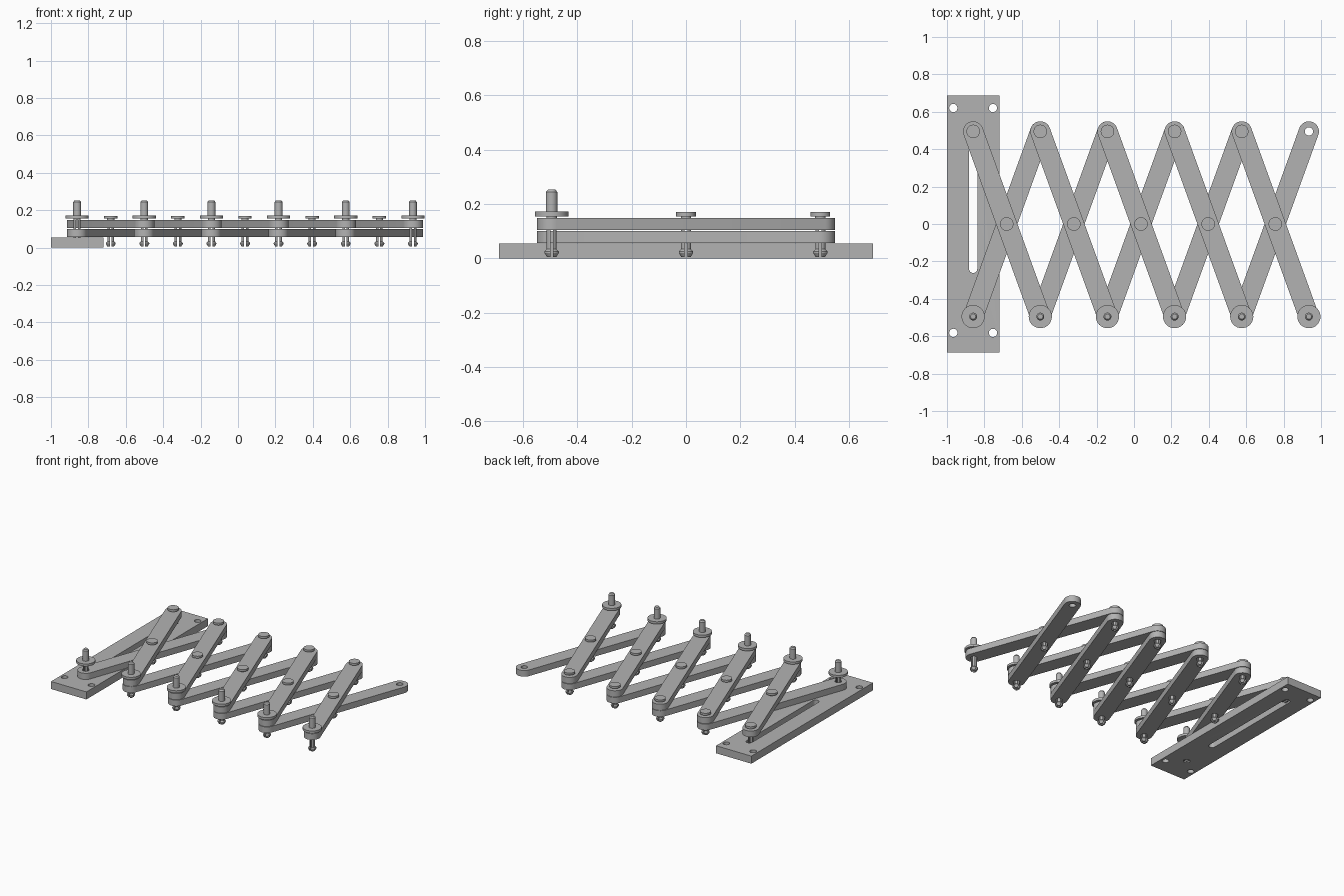
import bpy, bmesh, math
from mathutils import Vector

cube = bpy.data.objects.get("Cube")
if cube:
    bpy.data.objects.remove(cube, do_unlink=True)

GREY = (0.45, 0.45, 0.45, 1)
mat = bpy.data.materials.new("plain_grey")
mat.use_nodes = True
mat.diffuse_color = GREY
mat.node_tree.nodes["Principled BSDF"].inputs["Base Color"].default_value = GREY

PITCH, X0, REACH = 0.359, -0.86, 0.495
PIN_HOLE = 0.022


def activate(ob):
    bpy.ops.object.select_all(action='DESELECT')
    ob.select_set(True)
    bpy.context.view_layer.objects.active = ob


def capsule(a, b, r, n=16):
    """Outline of a rounded bar from a to b."""
    a, b = Vector(a), Vector(b)
    heading = math.atan2(b.y - a.y, b.x - a.x)
    pts = []
    for centre, start in ((b, heading - math.pi / 2), (a, heading + math.pi / 2)):
        for i in range(n + 1):
            t = start + math.pi * i / n
            pts.append(centre + r * Vector((math.cos(t), math.sin(t))))
    return pts


def circle(c, r, n=32):
    return [(c[0] + r * math.cos(math.tau * i / n),
             c[1] + r * math.sin(math.tau * i / n)) for i in range(n)]


def slab(name, outlines, z0, z1):
    """Extruded flat part; outlines after the first are holes."""
    cu = bpy.data.curves.new(name, 'CURVE')
    cu.dimensions, cu.fill_mode = '2D', 'BOTH'
    cu.extrude = (z1 - z0) / 2
    for pts in outlines:
        sp = cu.splines.new('POLY')
        sp.points.add(len(pts) - 1)
        for p, q in zip(sp.points, pts):
            p.co = (q[0], q[1], 0, 1)
        sp.use_cyclic_u = True
    cu.materials.append(mat)
    ob = bpy.data.objects.new(name, cu)
    ob.location.z = (z0 + z1) / 2
    bpy.context.collection.objects.link(ob)
    activate(ob)
    bpy.ops.object.convert(target='MESH')
    bpy.ops.object.shade_smooth_by_angle(angle=math.radians(30))


def box(name, size, centre):
    bpy.ops.mesh.primitive_cube_add(size=1, location=centre)
    ob = bpy.context.object
    ob.name, ob.scale, ob.hide_render = name, size, True
    return ob


def pin_mesh(name, head):
    """Lathed snap pin with a cross slit in its shaft."""
    shaft = [(0, 0.005), (0.018, 0.005), (0.027, 0.02), (0.027, 0.025),
             (0.019, 0.034), (0.019, 0.155)]
    bm = bmesh.new()
    vs = [bm.verts.new((r, 0, z)) for r, z in shaft + head]
    edges = [bm.edges.new(pair) for pair in zip(vs, vs[1:])]
    bmesh.ops.spin(bm, geom=vs + edges, cent=(0, 0, 0), axis=(0, 0, 1),
                   angle=math.tau, steps=32, use_merge=True)
    bmesh.ops.remove_doubles(bm, verts=bm.verts, dist=1e-5)
    bmesh.ops.recalc_face_normals(bm, faces=bm.faces)
    me = bpy.data.meshes.new(name)
    bm.to_mesh(me)
    bm.free()
    me.materials.append(mat)
    ob = bpy.data.objects.new(name, me)
    bpy.context.collection.objects.link(ob)
    for size in ((0.1, 0.01, 0.15), (0.01, 0.1, 0.15)):
        cutter = box("slit_cutter", size, (0, 0, 0.073))
        activate(ob)
        mod = ob.modifiers.new("slit", 'BOOLEAN')
        mod.operation, mod.solver, mod.object = 'DIFFERENCE', 'EXACT', cutter
        bpy.ops.object.modifier_apply(modifier=mod.name)
        bpy.data.objects.remove(cutter, do_unlink=True)
    bpy.ops.object.shade_smooth_by_angle(angle=math.radians(25))
    me = ob.data
    bpy.data.objects.remove(ob)
    return me


def place(name, me, x, y):
    ob = bpy.data.objects.new(name, me)
    ob.location = (x, y, 0)
    bpy.context.collection.objects.link(ob)


# Mounting plate with screw holes, pivot hole and sliding slot
plate = [(-1, -0.688), (-0.72, -0.688), (-0.72, 0.688), (-1, 0.688)]
screws = [circle((x, y), PIN_HOLE) for x in (-0.966, -0.754) for y in (-0.582, 0.62)]
slab("mounting_plate",
     [plate, capsule((X0, -0.24), (X0, 0.51), PIN_HOLE), circle((X0, -REACH), PIN_HOLE)] + screws,
     0, 0.054)

# Crossed bars, one lower and one upper per cell
for k in range(5):
    xa, xb = X0 + k * PITCH, X0 + (k + 1) * PITCH
    for name, s, z in (("lower_bar", 1, 0.057), ("upper_bar", -1, 0.104)):
        a, b = (xa, -s * REACH), (xb, s * REACH)
        mid = ((xa + xb) / 2, 0)
        slab(name, [capsule(a, b, 0.054)] + [circle(c, PIN_HOLE) for c in (a, mid, b)],
             z, z + 0.044)

# Pins: flat heads in the middle and back, tall pegs along the front
flat_pin = pin_mesh("flat_pin", [(0.036, 0.155), (0.036, 0.17), (0, 0.17)])
peg_pin = pin_mesh("peg_pin", [(0.062, 0.155), (0.062, 0.172), (0.021, 0.172),
                               (0.021, 0.244), (0.014, 0.253), (0, 0.253)])
for k in range(6):
    x = X0 + k * PITCH
    place("front_peg_pin", peg_pin, x, -REACH)
    if k < 5:
        place("back_pin", flat_pin, x, REACH)
        place("middle_pin", flat_pin, x + PITCH / 2, 0)
